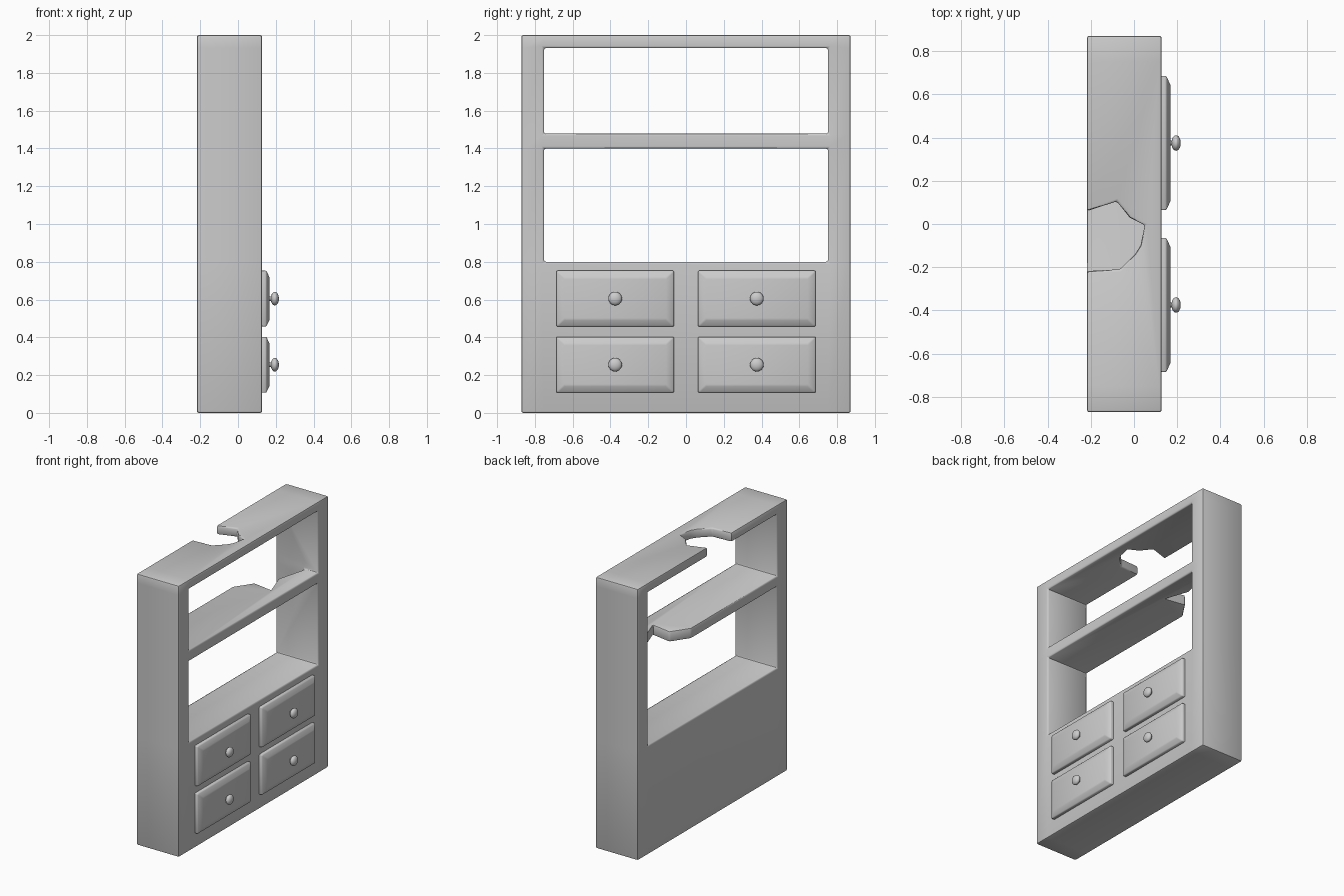
import bpy, bmesh, math
from mathutils import Matrix

if "Cube" in bpy.data.objects:
    bpy.data.objects.remove(bpy.data.objects["Cube"])

BACK, FRONT = -0.218, 0.128


def new_object(name, bm):
    bmesh.ops.recalc_face_normals(bm, faces=bm.faces[:])
    mesh = bpy.data.meshes.new(name)
    bm.to_mesh(mesh)
    bm.free()
    ob = bpy.data.objects.new(name, mesh)
    bpy.context.collection.objects.link(ob)
    return ob


def extrude(bm, vec):
    geo = bmesh.ops.extrude_face_region(bm, geom=bm.faces[:])
    verts = [g for g in geo["geom"] if isinstance(g, bmesh.types.BMVert)]
    bmesh.ops.translate(bm, verts=verts, vec=vec)


def bevel(ob, width, segments=2):
    m = ob.modifiers.new("soft_edges", "BEVEL")
    m.width, m.segments = width, segments
    m.limit_method, m.angle_limit = "ANGLE", math.radians(25)
    m.use_clamp_overlap = False


def finish(ob, angle=40):
    # apply modifiers, then smooth
    bpy.ops.object.select_all(action="DESELECT")
    ob.select_set(True)
    bpy.context.view_layer.objects.active = ob
    bpy.ops.object.convert(target="MESH")
    bpy.ops.object.shade_smooth_by_angle(angle=math.radians(angle))


def break_cutter(name, outline, z0, z1):
    bm = bmesh.new()
    bm.faces.new([bm.verts.new((x, y, z0)) for x, y in outline])
    extrude(bm, (0, 0, z1 - z0))
    ob = new_object(name, bm)
    ob.hide_render = True
    return ob


# cabinet frame: front grid with two open bays, extruded to depth
ys = [-0.872, -0.752, 0.752, 0.872]
zs = [0, 0.8, 1.4, 1.478, 1.932, 2.0]
bm = bmesh.new()
grid = [[bm.verts.new((BACK, y, z)) for z in zs] for y in ys]
for i in range(3):
    for j in range(5):
        if i == 1 and j in (1, 3):
            continue
        bm.faces.new((grid[i][j], grid[i + 1][j], grid[i + 1][j + 1], grid[i][j + 1]))
extrude(bm, (FRONT - BACK, 0, 0))
frame = new_object("cabinet_frame", bm)

# broken holes in the top board and the shelf
top_hole = [(-0.32, 0.03), (-0.218, 0.06), (-0.08, 0.105), (-0.02, 0.03), (0.05, -0.005),
            (0.03, -0.1), (0.005, -0.14), (-0.065, -0.21), (-0.218, -0.218), (-0.32, -0.218)]
shelf_hole = [(-0.32, 0.15), (-0.218, 0.25), (-0.13, 0.38), (0.02, 0.355),
              (-0.04, 0.53), (0.02, 0.752), (-0.32, 0.752)]
cutters = [break_cutter("top_break_cutter", top_hole, 1.85, 2.1),
           break_cutter("shelf_break_cutter", shelf_hole, 1.36, 1.53)]
for c in cutters:
    m = frame.modifiers.new("break", "BOOLEAN")
    m.operation, m.solver, m.object = "DIFFERENCE", "EXACT", c
bevel(frame, 0.011)
finish(frame)
for c in cutters:
    bpy.data.objects.remove(c)

# drawers with chamfered fronts, and round knobs
for row, z in (("lower", 0.255), ("upper", 0.605)):
    for side, y in (("left", -0.375), ("right", 0.375)):
        bm = bmesh.new()
        rings = []
        for x, hy, hz in ((0.1, 0.311, 0.148), (0.15, 0.311, 0.148), (0.168, 0.27, 0.11)):
            rings.append([bm.verts.new((x, y + sy * hy, z + sz * hz))
                          for sy, sz in ((-1, -1), (1, -1), (1, 1), (-1, 1))])
        for a, b in zip(rings, rings[1:]):
            for k in range(4):
                bm.faces.new((a[k], a[(k + 1) % 4], b[(k + 1) % 4], b[k]))
        bm.faces.new(rings[0])
        bm.faces.new(rings[-1])
        drawer = new_object(f"{row}_{side}_drawer", bm)
        bevel(drawer, 0.006)
        finish(drawer)

        bm = bmesh.new()
        bmesh.ops.create_uvsphere(bm, u_segments=24, v_segments=12, radius=0.036,
                                  matrix=Matrix.Translation((0.195, y, z))
                                  @ Matrix.Diagonal((0.6, 1, 1, 1)))
        bmesh.ops.create_cone(bm, segments=16, radius1=0.012, radius2=0.012, depth=0.04,
                              matrix=Matrix.Translation((0.175, y, z))
                              @ Matrix.Rotation(math.pi / 2, 4, "Y"), cap_ends=True)
        finish(new_object(f"{row}_{side}_knob", bm))
